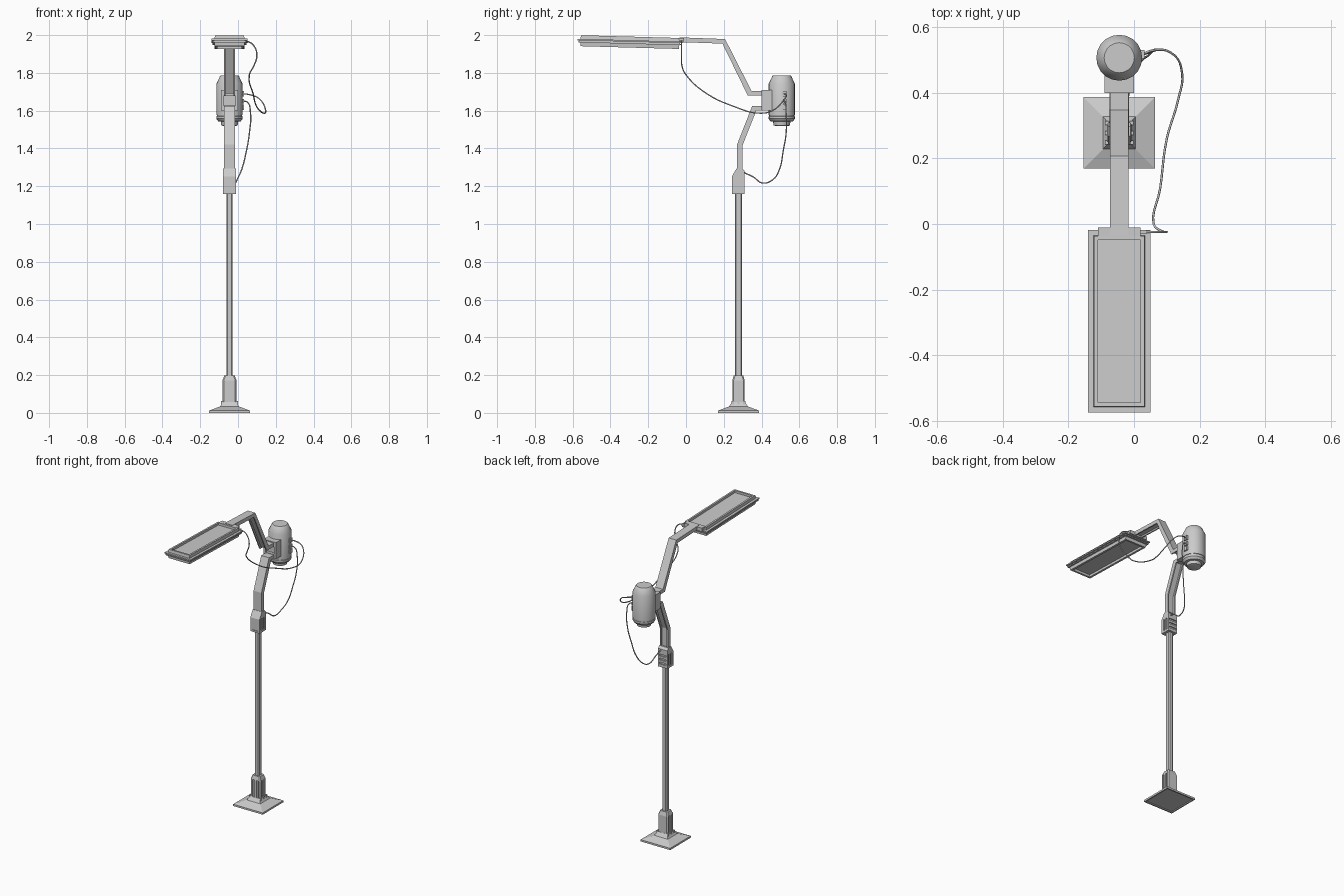
import bpy, bmesh, math
from mathutils import Vector

if "Cube" in bpy.data.objects:
    bpy.data.objects.remove(bpy.data.objects["Cube"])

CX, PY, TY = -0.045, 0.278, 0.507   # centre line, pole y, tank y


def finish(name, bm, loc=(0, 0, 0), smooth=False):
    bmesh.ops.recalc_face_normals(bm, faces=bm.faces)
    me = bpy.data.meshes.new(name)
    bm.to_mesh(me)
    bm.free()
    ob = bpy.data.objects.new(name, me)
    ob.location = loc
    bpy.context.collection.objects.link(ob)
    if smooth:
        bpy.context.view_layer.objects.active = ob
        ob.select_set(True)
        bpy.ops.object.shade_smooth_by_angle(angle=math.radians(30))
        ob.select_set(False)
    return ob


def loft(name, rings, loc, smooth=False):
    """Skin a stack of equal-sized point rings and cap both ends."""
    bm = bmesh.new()
    vs = [[bm.verts.new(p) for p in r] for r in rings]
    n = len(vs[0])
    for a, b in zip(vs, vs[1:]):
        for i in range(n):
            bm.faces.new((a[i], a[(i + 1) % n], b[(i + 1) % n], b[i]))
    bm.faces.new(vs[0])
    bm.faces.new(vs[-1])
    return finish(name, bm, loc, smooth)


def rect(x, y, z):
    return [(-x, -y, z), (x, -y, z), (x, y, z), (-x, y, z)]


def octo(x, y, z, c):
    return [(-x + c, -y, z), (x - c, -y, z), (x, -y + c, z), (x, y - c, z),
            (x - c, y, z), (-x + c, y, z), (-x, y - c, z), (-x, -y + c, z)]


def circle(r, z, n=20):
    return [(r * math.cos(2 * math.pi * i / n), r * math.sin(2 * math.pi * i / n), z) for i in range(n)]


def add_prism(bm, prof, x0, x1):
    a = [bm.verts.new((x0, y, z)) for y, z in prof]
    b = [bm.verts.new((x1, y, z)) for y, z in prof]
    n = len(a)
    for i in range(n):
        bm.faces.new((a[i], a[(i + 1) % n], b[(i + 1) % n], b[i]))
    bm.faces.new(a)
    bm.faces.new(b)


def prism(name, prof, hw):
    bm = bmesh.new()
    add_prism(bm, prof, CX - hw, CX + hw)
    return finish(name, bm)


def add_box(bm, c, s):
    r = bmesh.ops.create_cube(bm, size=1)["verts"]
    for v in r:
        v.co = Vector(c) + Vector([v.co[i] * s[i] for i in range(3)])


def boxes(name, items):
    bm = bmesh.new()
    for c, s in items:
        add_box(bm, c, s)
    return finish(name, bm)


def cut(ob, items):
    """Carve box-shaped slots out of an object."""
    cutter = boxes(ob.name + "_cutter", items)
    cutter.hide_render = True
    cutter.hide_viewport = True
    m = ob.modifiers.new("slots", "BOOLEAN")
    m.object = cutter
    m.operation = "DIFFERENCE"
    m.solver = "EXACT"


def channel(name, outer, inner, hw):
    """Bent arm with an open channel along its inner side."""
    mid = [tuple(Vector(o).lerp(Vector(i), 0.6)) for o, i in zip(outer, inner)]
    bm = bmesh.new()
    add_prism(bm, outer + mid[::-1], CX - hw + 0.008, CX + hw - 0.008)
    for s in (-1, 1):
        add_prism(bm, outer + inner[::-1], CX + s * hw, CX + s * (hw - 0.008))
    return finish(name, bm)


def cable(name, pts):
    cu = bpy.data.curves.new(name, "CURVE")
    cu.dimensions = "3D"
    cu.bevel_depth = 0.0035
    cu.bevel_resolution = 1
    cu.resolution_u = 5
    cu.use_fill_caps = True
    sp = cu.splines.new("BEZIER")
    sp.bezier_points.add(len(pts) - 1)
    for bp, p in zip(sp.bezier_points, pts):
        bp.co = p
        bp.handle_left_type = bp.handle_right_type = "AUTO"
    bpy.context.collection.objects.link(bpy.data.objects.new(name, cu))


# foot plate and slotted socket
loft("foot_plate", [rect(0.1, 0.1, 0.006), rect(0.1, 0.1, 0), rect(0.109, 0.109, 0), rect(0.109, 0.109, 0.012),
                    rect(0.05, 0.05, 0.034), rect(0.036, 0.034, 0.058)], (CX, PY, 0))
socket = loft("foot_socket", [octo(0.037, 0.033, 0.03, 0.007), octo(0.037, 0.033, 0.172, 0.007),
                              octo(0.028, 0.025, 0.198, 0.007)], (CX, PY, 0))
cut(socket, [((CX + s * 0.014, PY - 0.033, 0.11), (0.011, 0.014, 0.125)) for s in (-1, 1)] +
    [((CX + sx * 0.037, PY + sy * 0.012, 0.11), (0.014, 0.01, 0.125)) for sx in (-1, 1) for sy in (-1, 1)])
boxes("foot_bolts", [((CX + sx * 0.038, PY + sy * 0.03, 0.05), (0.012, 0.012, 0.025))
                     for sx in (-1, 1) for sy in (-1, 0, 1)])

# pole
loft("pole", [octo(0.016, 0.018, 0.19, 0.006), octo(0.016, 0.018, 1.17, 0.006)], (CX, PY, 0))

# collar box with vents
collar = prism("collar_box", [(0.243, 1.16), (0.243, 1.252), (0.268, 1.295), (0.298, 1.295),
                              (0.31, 1.28), (0.31, 1.16)], 0.034)
cut(collar, [((CX, 0.243, 1.185), (0.046, 0.008, 0.026))] +
    [((CX + s * 0.034, y, 1.212), (0.014, 0.013, 0.076)) for s in (-1, 1) for y in (0.267, 0.29)] +
    [((CX, 0.31, z), (0.05, 0.014, 0.012)) for z in (1.185, 1.212, 1.239)])

# bent arms
channel("lower_arm", [(0.27, 1.28), (0.27, 1.42), (0.35, 1.624), (0.41, 1.624)],
        [(0.298, 1.28), (0.298, 1.413), (0.372, 1.6), (0.41, 1.6)], 0.029)
channel("upper_arm", [(-0.035, 1.988), (0.207, 1.979), (0.347, 1.704), (0.41, 1.704)],
        [(-0.035, 1.963), (0.193, 1.955), (0.327, 1.68), (0.41, 1.68)], 0.028)

# tank bracket
bracket = boxes("tank_bracket", [((CX, 0.43, 1.655), (0.09, 0.06, 0.11))])
cut(bracket, [((CX, 0.4, 1.652), (0.062, 0.04, 0.05))])

# tank
loft("tank", [circle(r, z) for r, z in [
    (0.03, 1.518), (0.043, 1.522), (0.046, 1.542), (0.06, 1.544), (0.07, 1.558), (0.07, 1.57), (0.067, 1.571),
    (0.067, 1.576), (0.07, 1.577), (0.07, 1.742), (0.05, 1.783), (0.046, 1.787)]], (CX, TY, 0), True)

# cable ports on the tank
boxes("tank_ports", [((0.02, 0.518, z), (0.024, 0.026, h)) for z, h in ((1.69, 0.028), (1.65, 0.022), (1.618, 0.028))])

# lamp head: stacked frames with a recessed panel above and below
head = loft("lamp_head", [rect(*r) for r in [
    (0.064, 0.247, -0.014), (0.064, 0.247, -0.029), (0.078, 0.26, -0.029), (0.08, 0.262, -0.009),
    (0.09, 0.273, -0.009), (0.09, 0.273, -0.003), (0.083, 0.266, -0.003), (0.083, 0.266, 0.002),
    (0.095, 0.278, 0.002), (0.095, 0.278, 0.01), (0.079, 0.262, 0.01), (0.077, 0.26, 0.029),
    (0.065, 0.248, 0.029), (0.065, 0.248, 0.014)]], (CX, -0.297, 1.963))
head.rotation_euler.x = math.radians(-1.6)
boxes("head_joint", [((CX, -0.024, 1.973), (0.13, 0.026, 0.024))])
boxes("head_port", [((0.026, -0.024, 1.967), (0.024, 0.012, 0.012))])

# hanging cables
cable("lamp_cable", [(0.02, 0.515, 1.69), (0.06, 0.53, 1.685), (0.11, 0.524, 1.665), (0.147, 0.457, 1.6),
                     (0.135, 0.38, 1.587), (0.1, 0.26, 1.62), (0.08, 0.11, 1.69), (0.06, 0.0, 1.79),
                     (0.085, -0.022, 1.84), (0.1, -0.024, 1.89), (0.088, -0.024, 1.937),
                     (0.06, -0.024, 1.963), (0.025, -0.024, 1.967)])
cable("pole_cable", [(0.02, 0.515, 1.65), (0.05, 0.525, 1.645), (0.066, 0.53, 1.59), (0.06, 0.53, 1.48),
                     (0.045, 0.515, 1.39), (0.02, 0.495, 1.29), (-0.005, 0.46, 1.235), (-0.015, 0.405, 1.217),
                     (-0.025, 0.355, 1.25), (-0.03, 0.305, 1.273)])
